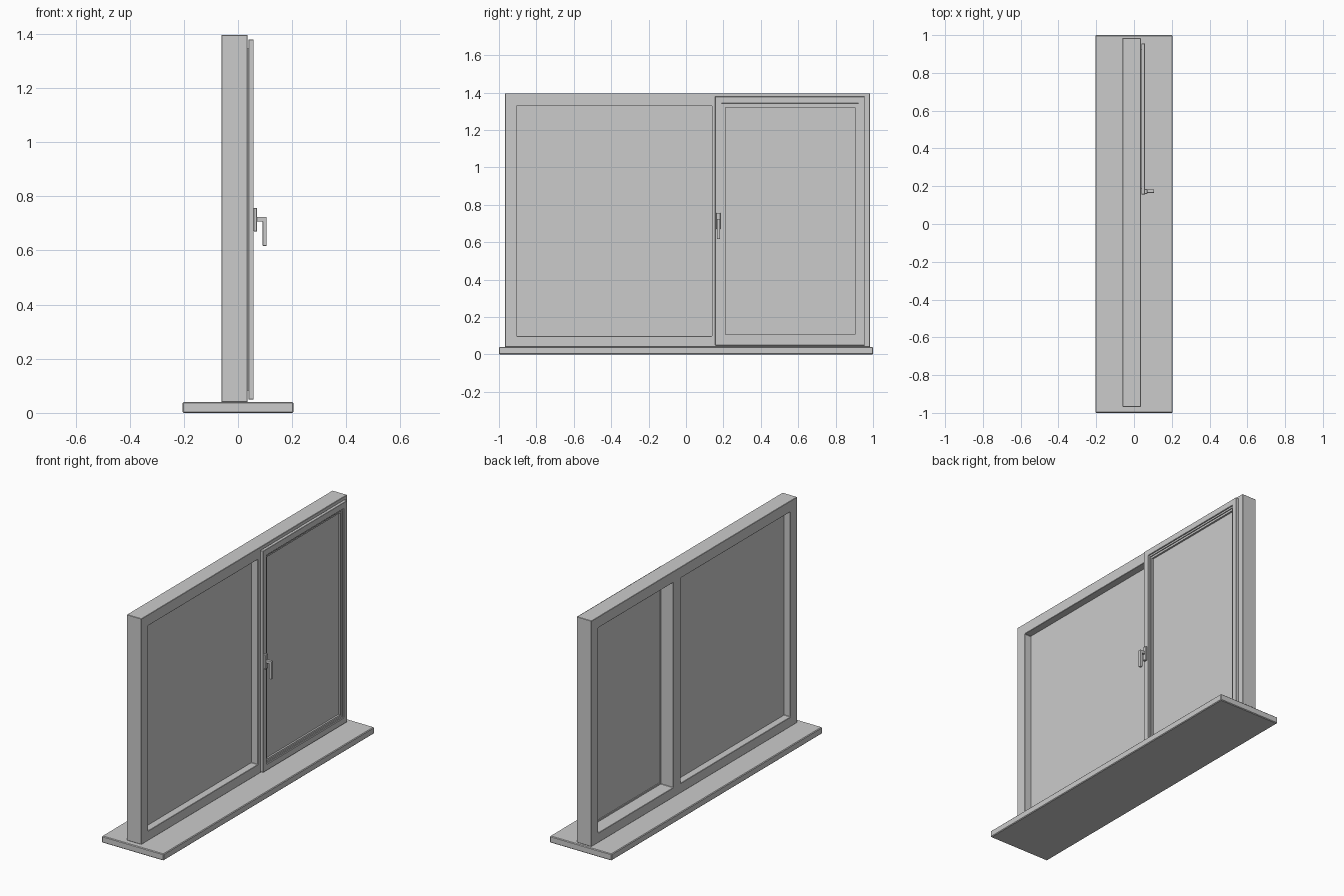
import bpy, bmesh
from mathutils import Vector

if "Cube" in bpy.data.objects:
    bpy.data.objects.remove(bpy.data.objects["Cube"])


def finish(name, bm, bevel=0.0, segments=1):
    bmesh.ops.recalc_face_normals(bm, faces=bm.faces[:])
    mesh = bpy.data.meshes.new(name)
    bm.to_mesh(mesh)
    bm.free()
    obj = bpy.data.objects.new(name, mesh)
    bpy.context.collection.objects.link(obj)
    if bevel:
        mod = obj.modifiers.new("edge_bevel", 'BEVEL')
        mod.width = bevel
        mod.segments = segments
        mod.limit_method = 'ANGLE'
    return obj


def extrude(bm, offset):
    """Thicken the flat faces in bm into a closed solid."""
    res = bmesh.ops.extrude_face_region(bm, geom=bm.faces[:], use_keep_orig=True)
    verts = [g for g in res["geom"] if isinstance(g, bmesh.types.BMVert)]
    bmesh.ops.translate(bm, verts=verts, vec=Vector(offset))


def panel(name, x0, x1, ys, zs, holes=(), bevel=0.0):
    """Solid panel over a y/z grid, leaving out the hole cells."""
    bm = bmesh.new()
    grid = [[bm.verts.new((x0, y, z)) for z in zs] for y in ys]
    for i in range(len(ys) - 1):
        for j in range(len(zs) - 1):
            if (i, j) not in holes:
                bm.faces.new((grid[i][j], grid[i + 1][j],
                              grid[i + 1][j + 1], grid[i][j + 1]))
    extrude(bm, (x1 - x0, 0, 0))
    return finish(name, bm, bevel)


def profile(name, points, y0, y1, bevel=0.0):
    """Extrude an x/z outline along y."""
    bm = bmesh.new()
    bm.faces.new([bm.verts.new((x, y0, z)) for x, z in points])
    extrude(bm, (0, y1 - y0, 0))
    return finish(name, bm, bevel, 2)


# Sill board
panel("sill", -0.205, 0.205, (-1, 1), (0, 0.04), bevel=0.004)

# Fixed outer frame with two openings and a mullion
panel("outer_frame", -0.061, 0.036,
      (-0.968, -0.905, 0.138, 0.207, 0.918, 0.984),
      (0.04, 0.098, 1.33, 1.396),
      holes={(1, 1), (3, 1)}, bevel=0.002)

# Fixed glass pane, set mid-depth
panel("fixed_glass", -0.018, -0.008, (-0.91, 0.143), (0.093, 1.335))

# Opening sash: outer ring, stepped bead and inner bead
ring = {(1, 1)}
panel("sash_frame", 0.039, 0.058, (0.156, 0.191, 0.922, 0.955),
      (0.049, 0.086, 1.342, 1.379), ring, bevel=0.0015)
panel("sash_step", 0.028, 0.051, (0.188, 0.2, 0.913, 0.925),
      (0.083, 0.096, 1.332, 1.345), ring)
panel("sash_bead", 0.022, 0.045, (0.197, 0.21, 0.903, 0.923),
      (0.093, 0.107, 1.32, 1.335), ring)
panel("sash_glass", 0.027, 0.034, (0.205, 0.91), (0.102, 1.325))

# Handle: back plate and L-shaped lever
panel("handle_plate", 0.057, 0.071, (0.16, 0.185), (0.67, 0.757), bevel=0.002)
profile("handle_lever",
        [(0.07, 0.707), (0.091, 0.707), (0.091, 0.617), (0.106, 0.617),
         (0.106, 0.724), (0.07, 0.724)], 0.165, 0.182, bevel=0.002)
